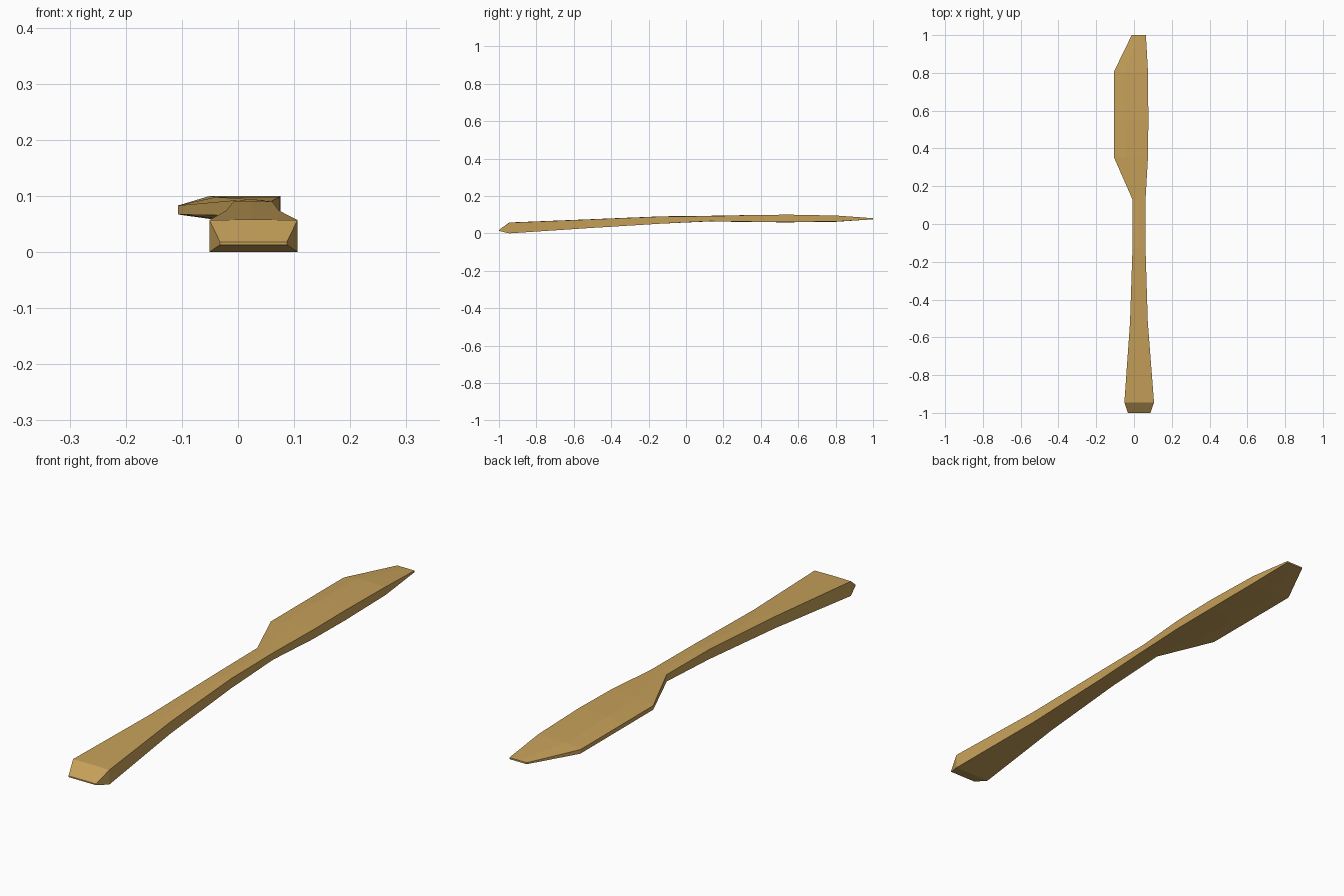
import bpy, bmesh

# Cross-sections: y, left x, ridge x, right x, (bottom, top) z at left, ridge, right
SECTIONS = [
    (-1.00, -0.034, 0.025, 0.087, (0.013, 0.018), (0.013, 0.018), (0.013, 0.018)),
    (-0.945, -0.051, 0.027, 0.106, (0.0, 0.057), (0.0, 0.058), (0.0, 0.057)),
    (-0.52, -0.021, 0.026, 0.073, (0.028, 0.074), (0.028, 0.075), (0.028, 0.074)),
    (-0.13, -0.008, 0.026, 0.061, (0.052, 0.090), (0.052, 0.091), (0.052, 0.090)),
    (0.13, -0.008, 0.026, 0.061, (0.065, 0.092), (0.064, 0.094), (0.065, 0.092)),
    (0.355, -0.107, -0.04, 0.074, (0.067, 0.083), (0.060, 0.098), (0.062, 0.098)),
    (0.55, -0.107, -0.05, 0.076, (0.067, 0.083), (0.059, 0.100), (0.061, 0.100)),
    (0.805, -0.107, -0.045, 0.074, (0.067, 0.083), (0.062, 0.095), (0.063, 0.095)),
    (1.00, -0.012, 0.025, 0.063, (0.075, 0.081), (0.075, 0.081), (0.075, 0.081)),
]


def loft(name, sections, material):
    bm = bmesh.new()
    rings = []
    for y, xl, xm, xr, zl, zm, zr in sections:
        ring = [(xl, zl[0]), (xm, zm[0]), (xr, zr[0]),
                (xr, zr[1]), (xm, zm[1]), (xl, zl[1])]
        rings.append([bm.verts.new((x, y, z)) for x, z in ring])
    for a, b in zip(rings, rings[1:]):
        for i in range(6):
            j = (i + 1) % 6
            bm.faces.new((a[i], a[j], b[j], b[i]))
    bm.faces.new(rings[0])
    bm.faces.new(rings[-1])
    # Clip the two butt-end top corners
    bm.edges.ensure_lookup_table()
    corners = [e for e in bm.edges
               if set(e.verts) in ({rings[0][0], rings[1][0]}, {rings[0][5], rings[1][5]},
                                   {rings[0][2], rings[1][2]}, {rings[0][3], rings[1][3]})]
    for v in (rings[0][0], rings[0][5]):
        v.co.x += 0.002
    bmesh.ops.recalc_face_normals(bm, faces=bm.faces)
    mesh = bpy.data.meshes.new(name)
    bm.to_mesh(mesh)
    bm.free()
    mesh.materials.append(material)
    obj = bpy.data.objects.new(name, mesh)
    bpy.context.collection.objects.link(obj)
    return obj


wood = bpy.data.materials.new("golden_wood")
wood.diffuse_color = (0.56, 0.35, 0.10, 1)

# Flared handle, narrow neck and one-sided blade in a single faceted body
loft("spreading_knife", SECTIONS, wood)
